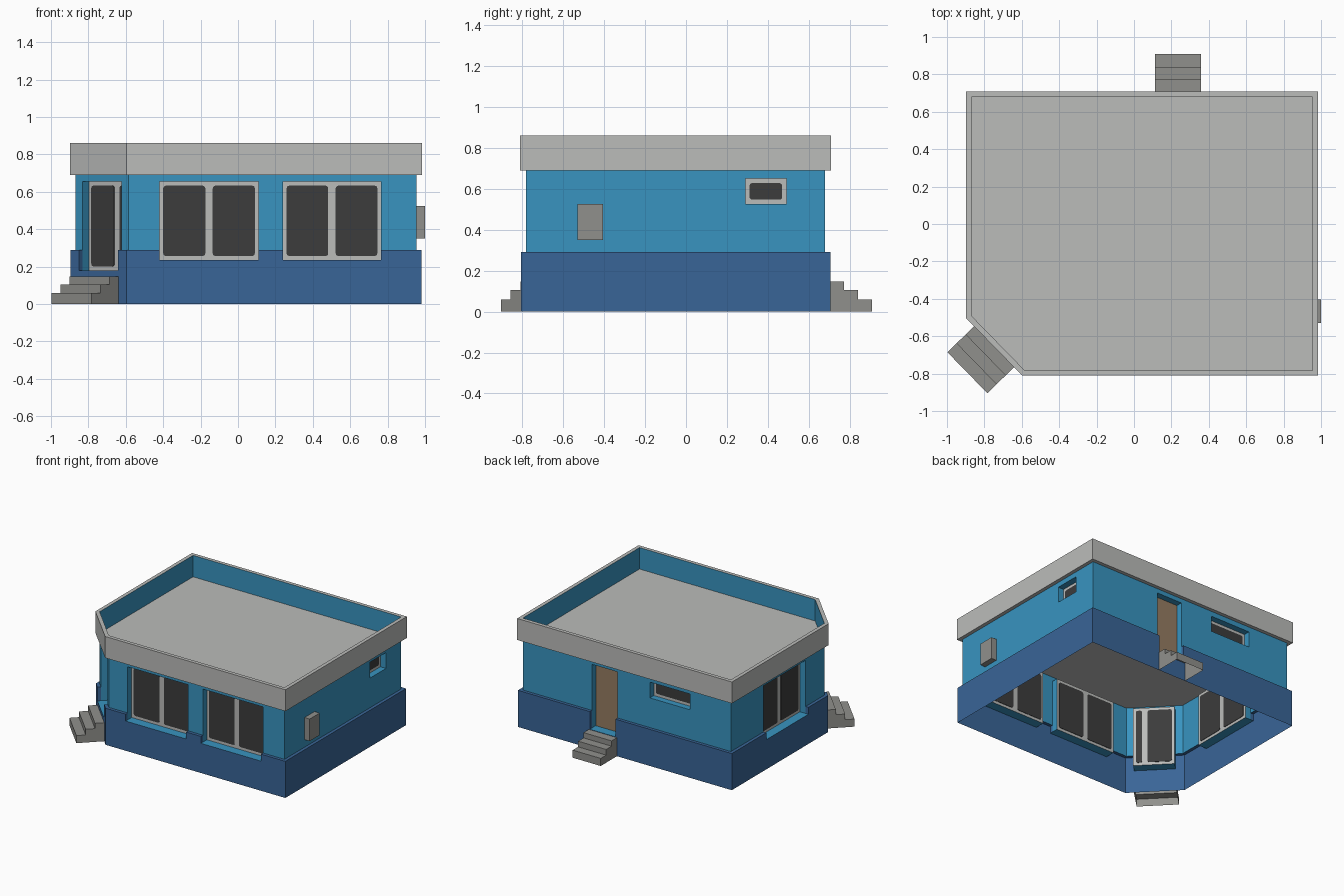
import bpy, bmesh, math
from mathutils import Vector

if "Cube" in bpy.data.objects:
    bpy.data.objects.remove(bpy.data.objects["Cube"])

def material(name, r, g, b):
    m = bpy.data.materials.new(name)
    lin = [((c / 255 + 0.055) / 1.055) ** 2.4 for c in (r, g, b)]
    m.diffuse_color = (*lin, 1)
    m.use_nodes = True
    m.node_tree.nodes["Principled BSDF"].inputs["Base Color"].default_value = m.diffuse_color
    return m

WALL = material("wall_blue", 56, 148, 192)
BASE = material("base_navy", 57, 101, 151)
TRIM = material("light_grey", 187, 188, 186)
GLASS = material("dark_glass", 60, 60, 60)
STONE = material("stone_grey", 144, 144, 140)
WOOD = material("door_brown", 150, 125, 98)

parts = {}
def face(name, mat, pts):
    bm, _ = parts.setdefault(name, (bmesh.new(), mat))
    return bm.faces.new([bm.verts.new(p) for p in pts])

# Main dimensions
Z_BASE, Z_DECK, Z_TOP = 0.29, 0.69, 0.86
OFF_BASE, OFF_ROOF, DEPTH = 0.025, 0.029, 0.05
outline = [Vector(p) for p in
           [(-0.585, -0.782), (0.955, -0.782), (0.955, 0.68), (-0.87, 0.68), (-0.87, -0.49)]]

class Side:
    """One wall: u runs along it, out is the distance outward, z is up."""
    def __init__(self, i):
        n = len(outline)
        self.a, b = outline[i], outline[(i + 1) % n]
        prev, nxt = outline[i - 1], outline[(i + 2) % n]
        self.len = (b - self.a).length
        self.t = (b - self.a).normalized()
        self.n = Vector((self.t.y, -self.t.x))
        # mitre growth per unit of offset at each end
        self.m0 = math.tan(abs((self.a - prev).angle(self.t)) / 2)
        self.m1 = math.tan(abs((nxt - b).angle(self.t)) / 2)

    def p(self, u, out, z):
        q = self.a + self.t * u + self.n * out
        return (q.x, q.y, z)

    def ends(self, out):
        return -self.m0 * out, self.len + self.m1 * out

    def panel(self, name, mat, u0, u1, z0, z1, out, holes=()):
        us = sorted({u0, u1, *[u for h in holes for u in h[:2]]})
        zs = sorted({z0, z1, *[z for h in holes for z in h[2:4] if z0 < z < z1]})
        for a, b in zip(us, us[1:]):
            for c, d in zip(zs, zs[1:]):
                mu, mz = (a + b) / 2, (c + d) / 2
                if not any(h[0] < mu < h[1] and h[2] < mz < h[3] for h in holes):
                    face(name, mat, [self.p(a, out, c), self.p(b, out, c),
                                     self.p(b, out, d), self.p(a, out, d)])

    def shelf(self, name, mat, u0, u1, o0, o1, z, up=True, grow=(0, 0)):
        pts = [self.p(u0, o0, z), self.p(u0 + grow[0], o1, z),
               self.p(u1 + grow[1], o1, z), self.p(u1, o0, z)]
        face(name, mat, pts if up else pts[::-1])

    def ring(self, name, mat, off, z, up):
        e0, e1 = self.ends(off)
        self.shelf(name, mat, 0, self.len, 0, off, z, up, (e0, e1 - self.len))

    def slab(self, name, mat, loop, o0, o1):
        """Extrude a closed (u, z) loop between two outward distances."""
        face(name, mat, [self.p(u, o1, z) for u, z in loop])
        face(name, mat, [self.p(u, o0, z) for u, z in loop][::-1])
        for (a, c), (b, d) in zip(loop, loop[1:] + loop[:1]):
            face(name, mat, [self.p(a, o0, c), self.p(b, o0, d), self.p(b, o1, d), self.p(a, o1, c)])

def rounded(u0, u1, z0, z1, r):
    loop = []
    for k, (cu, cz) in enumerate([(u1 - r, z0 + r), (u1 - r, z1 - r), (u0 + r, z1 - r), (u0 + r, z0 + r)]):
        for j in range(4):
            a = math.radians(-90 + 90 * k + 30 * j)
            loop.append((cu + r * math.cos(a), cz + r * math.sin(a)))
    return loop

def rect(u0, u1, z0, z1):
    return [(u0, z0), (u1, z0), (u1, z1), (u0, z1)]

front, right, back, left, corner = sides = [Side(i) for i in range(5)]
mid = corner.len / 2

# Openings per wall: u0, u1, z0, z1, pane splits (None = wooden door)
PAIR, ONE = (0, 0.5, 1), (0, 1)
openings = {
    front: [(0.165, 0.695, 0.235, 0.655, PAIR), (0.825, 1.35, 0.235, 0.655, PAIR)],
    right: [(1.072, 1.272, 0.525, 0.65, ONE)],
    back: [(0.605, 0.83, 0.15, 0.655, None), (1.115, 1.465, 0.525, 0.65, ONE)],
    left: [(0.41, 0.935, 0.235, 0.655, PAIR)],
    corner: [(mid - 0.15, mid + 0.15, 0.18, 0.655, (0, 0.72, 1))],
}

for s in sides:
    holes = openings[s]
    b0, b1 = s.ends(OFF_BASE)
    # Walls, base skirt and its ledge
    s.panel("walls", WALL, 0, s.len, Z_BASE, Z_TOP, 0, holes)
    low = [h for h in holes if h[2] < Z_BASE]
    s.panel("base", BASE, b0, b1, 0, Z_BASE, OFF_BASE, low)
    cuts = [0, *[u for h in low for u in h[:2]], s.len]
    for u0, u1 in zip(cuts[::2], cuts[1::2]):
        s.shelf("base", BASE, u0, u1, 0, OFF_BASE, Z_BASE, True,
                (b0 if u0 == 0 else 0, b1 - s.len if u1 == s.len else 0))
    # Parapet band with lip and soffit
    r0, r1 = s.ends(OFF_ROOF)
    s.panel("parapet", TRIM, r0, r1, Z_DECK, Z_TOP, OFF_ROOF)
    s.ring("parapet", TRIM, OFF_ROOF, Z_TOP, True)
    s.ring("parapet", TRIM, OFF_ROOF, Z_DECK, False)

    for u0, u1, z0, z1, splits in holes:
        # Recess around the opening
        sill_out = OFF_BASE if z0 < Z_BASE else 0
        s.shelf("reveals", WALL, u0, u1, -DEPTH, sill_out, z0, True)
        s.shelf("reveals", WALL, u0, u1, -DEPTH, 0, z1, False)
        for u, flip in ((u0, 1), (u1, -1)):
            jambs = [("reveals", WALL, -DEPTH, 0, z0, z1)]
            if sill_out:
                jambs.append(("base", BASE, 0, OFF_BASE, z0, Z_BASE))
            for name, mat, oa, ob, za, zb in jambs:
                face(name, mat, [s.p(u, ob, za), s.p(u, oa, za), s.p(u, oa, zb), s.p(u, ob, zb)][::flip])
        # Door leaf, or frame with glass panes
        if splits is None:
            s.panel("back_door", WOOD, u0, u1, z0, z1, -DEPTH)
            continue
        s.panel("window_frames", TRIM, u0, u1, z0, z1, -DEPTH)
        w = u1 - u0
        for f0, f1 in zip(splits, splits[1:]):
            s.slab("glass_panes", GLASS,
                   rounded(u0 + f0 * w + 0.02, u0 + f1 * w - 0.02, z0 + 0.022, z1 - 0.022, 0.014),
                   -DEPTH - 0.003, -DEPTH + 0.003)

# Roof deck
face("roof_deck", TRIM, [(p.x, p.y, Z_DECK) for p in outline])

# Steps, open underneath
def steps(name, s, u0, u1):
    outs, heights = [OFF_BASE, 0.092, 0.16, 0.228], [0.147, 0.105, 0.06, 0]
    profile = [(outs[0], 0)]
    for k in range(3):
        z, nz = heights[k], heights[k + 1]
        s.shelf(name, STONE, u0, u1, outs[k], outs[k + 1], z)
        s.panel(name, STONE, u0, u1, nz, z, outs[k + 1])
        profile += [(outs[k], z), (outs[k + 1], z)]
    profile.append((outs[3], 0))
    face(name, STONE, [s.p(u0, o, z) for o, z in profile])
    face(name, STONE, [s.p(u1, o, z) for o, z in profile][::-1])

steps("back_steps", back, 0.597, 0.843)
steps("corner_steps", corner, mid - 0.153, mid + 0.153)

# Utility box on the right wall
right.slab("utility_box", STONE, rect(0.252, 0.377, 0.35, 0.525), 0, 0.045)

for name, (bm, mat) in parts.items():
    bmesh.ops.remove_doubles(bm, verts=bm.verts, dist=0.0002)
    me = bpy.data.meshes.new(name)
    bm.to_mesh(me)
    bm.free()
    me.materials.append(mat)
    bpy.context.collection.objects.link(bpy.data.objects.new(name, me))
